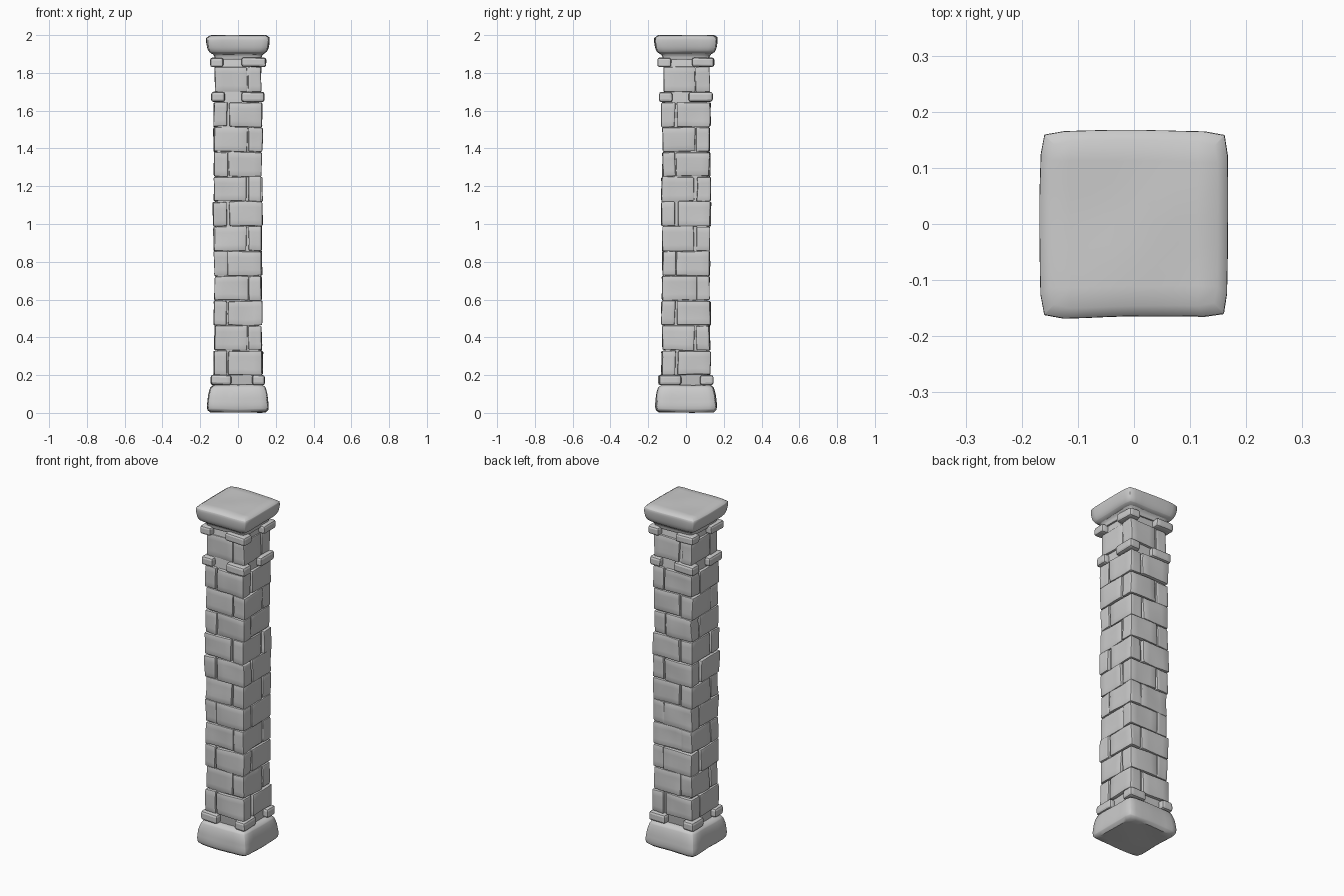
import bpy, bmesh, math, random
from mathutils import Vector, Matrix, noise

random.seed(4)
if "Cube" in bpy.data.objects:
    bpy.data.objects.remove(bpy.data.objects["Cube"])

stone = bpy.data.materials.new("grey stone")
stone.use_nodes = True
stone.diffuse_color = (0.6, 0.6, 0.6, 1)
bsdf = next(n for n in stone.node_tree.nodes if n.type == "BSDF_PRINCIPLED")
bsdf.inputs["Base Color"].default_value = (0.6, 0.6, 0.6, 1)
bsdf.inputs["Roughness"].default_value = 0.8


def finish(bm, name, wobble):
    """Warp the stone gently, then make it a smooth-shaded object."""
    offset = Vector([random.uniform(-50, 50) for _ in range(3)])
    for v in bm.verts:
        v.co += noise.noise_vector(v.co * 7 + offset) * wobble
    bmesh.ops.recalc_face_normals(bm, faces=bm.faces)
    mesh = bpy.data.meshes.new(name)
    bm.to_mesh(mesh)
    bm.free()
    mesh.materials.append(stone)
    obj = bpy.data.objects.new(name, mesh)
    bpy.context.collection.objects.link(obj)
    bpy.ops.object.select_all(action="DESELECT")
    obj.select_set(True)
    bpy.context.view_layer.objects.active = obj
    bpy.ops.object.shade_smooth_by_angle(angle=math.radians(40))
    return obj


def box(low, high, bevel, cuts=3, segments=2):
    """A subdivided box with rounded edges."""
    low, high = Vector(low), Vector(high)
    bm = bmesh.new()
    size = Matrix.Diagonal((high - low).to_4d())
    bmesh.ops.create_cube(bm, size=1, matrix=Matrix.Translation((low + high) / 2) @ size)
    bmesh.ops.subdivide_edges(bm, edges=bm.edges[:], cuts=cuts, use_grid_fill=True)
    sharp = [e for e in bm.edges if e.calc_face_angle(0) > 1]
    bmesh.ops.bevel(bm, geom=sharp, offset=bevel, segments=segments, profile=0.5,
                    affect="EDGES", clamp_overlap=True)
    return bm


def course(name, z0, z1, half, joint, side, bevel, wobble, depth=0.07):
    """Four stones turning round the shaft; side sets the direction they turn."""
    for turn in range(4):
        out = half + random.uniform(-0.004, 0.004)
        split = joint + random.uniform(-0.008, 0.008)
        bm = box((split, -out, z0), (half, -half + depth, z1), bevel)
        if side < 0:
            bmesh.ops.scale(bm, vec=(-1, 1, 1), verts=bm.verts)
        bmesh.ops.rotate(bm, verts=bm.verts, matrix=Matrix.Rotation(turn * math.pi / 2, 3, "Z"))
        finish(bm, f"{name}_{turn + 1}", wobble)


def slab(name, profile, bevel, wobble):
    """A square stone whose half width follows (height, half width) steps."""
    z0, z1 = profile[0][0], profile[-1][0]
    bm = box((-1, -1, z0), (1, 1, z1), bevel / 2, cuts=7, segments=1)
    for v in bm.verts:
        for (za, wa), (zb, wb) in zip(profile, profile[1:]):
            if za - 1e-5 <= v.co.z <= zb + 1e-5:
                t = (v.co.z - za) / (zb - za)
                w = wa + (wb - wa) * t
                break
        v.co.x *= w
        v.co.y *= w
        # round the vertical corners
        inner = w - bevel
        dx, dy = abs(v.co.x) - inner, abs(v.co.y) - inner
        if dx > 0 and dy > 0:
            k = max(dx, dy) / math.hypot(dx, dy)
            v.co.x = math.copysign(inner + dx * k, v.co.x)
            v.co.y = math.copysign(inner + dy * k, v.co.y)
    finish(bm, name, wobble)


# Inner core behind the joints
finish(box((-0.112, -0.112, 0.1), (0.112, 0.112, 1.92), 0.005), "core", 0)

# Plinth and its moulding
slab("plinth", [(0.003, 0.145), (0.012, 0.157), (0.03, 0.163), (0.09, 0.158),
                (0.125, 0.15), (0.138, 0.143), (0.148, 0.128)], 0.025, 0.005)
course("base_moulding", 0.147, 0.2, 0.143, 0.03, -1, 0.016, 0.004)

# Brick courses of the shaft, alternating direction
count, bottom, top = 11, 0.2, 1.645
height = (top - bottom) / count
for i in range(count):
    z = bottom + i * height
    half = 0.126 + random.uniform(-0.002, 0.004)
    course(f"shaft_course_{i + 1}", z + 0.001, z + height - 0.002, half, -0.05,
           -1 if i % 2 else 1, 0.006, 0.007)

# Neck between two mouldings
course("lower_moulding", 1.647, 1.7, 0.14, 0.02, 1, 0.016, 0.004)
course("neck_course", 1.7, 1.832, 0.121, -0.045, -1, 0.006, 0.007)
course("upper_moulding", 1.832, 1.88, 0.147, 0.025, 1, 0.015, 0.004)

# Capital: cove and overhanging cap stone
slab("capital_cove", [(1.87, 0.122), (1.89, 0.126), (1.905, 0.138), (1.925, 0.15)], 0.02, 0.003)
slab("cap_stone", [(1.9, 0.137), (1.912, 0.152), (1.93, 0.161), (1.96, 0.166),
                   (1.985, 0.167), (1.994, 0.161), (1.999, 0.15)], 0.022, 0.004)
